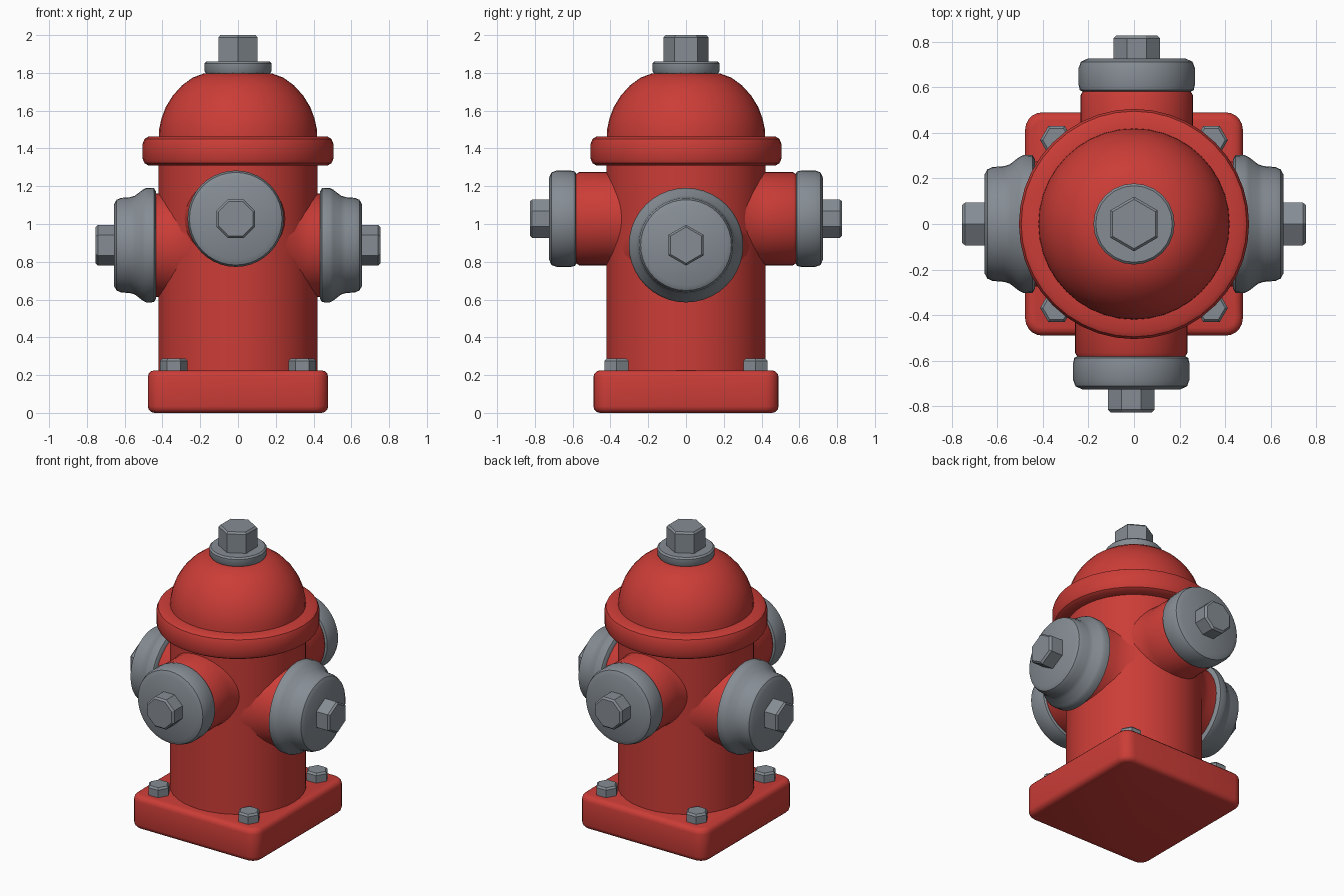
import bpy, bmesh, math
from mathutils import Matrix, Vector

if "Cube" in bpy.data.objects:
    bpy.data.objects.remove(bpy.data.objects["Cube"])


def material(name, rgb):
    m = bpy.data.materials.new(name)
    m.diffuse_color = (*rgb, 1)
    m.use_nodes = True
    m.node_tree.nodes["Principled BSDF"].inputs["Base Color"].default_value = m.diffuse_color
    return m


RED = material("hydrant red", (0.60, 0.046, 0.038))
GREY = material("metal grey", (0.235, 0.265, 0.295))


def finish(bm, name, mat, angle=35):
    bmesh.ops.recalc_face_normals(bm, faces=bm.faces[:])
    me = bpy.data.meshes.new(name)
    bm.to_mesh(me)
    bm.free()
    me.materials.append(mat)
    me.shade_smooth()
    me.set_sharp_from_angle(angle=math.radians(angle))
    ob = bpy.data.objects.new(name, me)
    bpy.context.collection.objects.link(ob)
    return ob


def lathe(name, mat, profile, n=40, matrix=Matrix(), phase=0.0, angle=35):
    """Closed solid of revolution about local z; profile is (radius, height)."""
    bm = bmesh.new()
    rings = []
    for r, h in profile:
        rings.append([bm.verts.new(matrix @ Vector((
            r * math.cos(phase + math.tau * i / n),
            r * math.sin(phase + math.tau * i / n), h))) for i in range(n)])
    for a, b in zip(rings, rings[1:]):
        for i in range(n):
            j = (i + 1) % n
            bm.faces.new((a[i], a[j], b[j], b[i]))
    bm.faces.new(rings[0][::-1])
    bm.faces.new(rings[-1])
    return finish(bm, name, mat, angle)


def nut(name, r, h0, h1, n=6, matrix=Matrix(), phase=0.0):
    c = 0.012
    lathe(name, GREY, [(r, h0), (r, h1 - c), (r - c, h1)], n, matrix, phase, 25)


# square base plate with rounded corners
bm = bmesh.new()
bmesh.ops.create_cube(bm, size=1, matrix=Matrix.Translation((0, 0, 0.1125))
                      @ Matrix.Diagonal((0.955, 0.98, 0.225, 1)))
upright = [e for e in bm.edges if abs(e.verts[0].co.z - e.verts[1].co.z) > 0.1]
bmesh.ops.bevel(bm, geom=upright, offset=0.075, segments=5, profile=0.5, affect='EDGES')
rim = [e for e in bm.edges if abs(e.verts[0].co.z - e.verts[1].co.z) < 0.01]
bmesh.ops.bevel(bm, geom=rim, offset=0.035, segments=3, profile=0.5, affect='EDGES')
finish(bm, "base_plate", RED)

# barrel, flange and dome
lathe("barrel", RED, [(0.422, 0.2), (0.422, 1.34)])
lathe("flange", RED, [(0.40, 1.31), (0.475, 1.31), (0.495, 1.322), (0.505, 1.345),
                      (0.505, 1.425), (0.495, 1.45), (0.475, 1.462), (0.40, 1.462)])
lathe("dome", RED, [(0.42, 1.44), (0.418, 1.50), (0.405, 1.56), (0.382, 1.62),
                    (0.345, 1.68), (0.295, 1.735), (0.24, 1.775), (0.18, 1.797),
                    (0.10, 1.805)])

# top washer and nut
lathe("top_washer", GREY, [(0.165, 1.79), (0.178, 1.81), (0.178, 1.85), (0.168, 1.86)], 24)
nut("top_nut", 0.12, 1.85, 2.0, phase=math.pi / 2)

# front and back outlets
for side, deg in (("front", -90), ("back", 90)):
    m = (Matrix.Rotation(math.radians(deg), 4, 'Z')
         @ Matrix.Translation((0, -0.012, 1.028))
         @ Matrix.Rotation(math.pi / 2, 4, 'Y'))
    lathe(side + "_pipe", RED, [(0.275, 0.30), (0.254, 0.36), (0.247, 0.42),
                                (0.247, 0.565), (0.235, 0.585)], matrix=m)
    lathe(side + "_cap", GREY, [(0.235, 0.58), (0.25, 0.588), (0.255, 0.61), (0.255, 0.685),
                                (0.245, 0.712), (0.215, 0.726)], matrix=m)
    nut(side + "_nut", 0.11, 0.71, 0.827, 8, m, math.pi / 8)

# larger left and right outlets
for side, deg in (("right", 0), ("left", 180)):
    m = (Matrix.Rotation(math.radians(deg), 4, 'Z')
         @ Matrix.Translation((0, 0, 0.888))
         @ Matrix.Rotation(math.pi / 2, 4, 'Y'))
    lathe(side + "_pipe", RED, [(0.34, 0.25), (0.30, 0.31), (0.28, 0.37),
                                (0.272, 0.45)], matrix=m)
    lathe(side + "_cap", GREY, [(0.285, 0.435), (0.302, 0.445), (0.303, 0.485),
                                (0.293, 0.505), (0.262, 0.545), (0.254, 0.57),
                                (0.25, 0.62), (0.24, 0.643), (0.215, 0.657)], matrix=m)
    nut(side + "_nut", 0.108, 0.64, 0.754, 6, m)

# base bolts
for i, (sx, sy) in enumerate(((1, 1), (-1, 1), (-1, -1), (1, -1))):
    nut(f"base_bolt_{i + 1}", 0.072, 0.21, 0.288, 6,
        Matrix.Translation((sx * 0.34, sy * 0.368, 0)))
